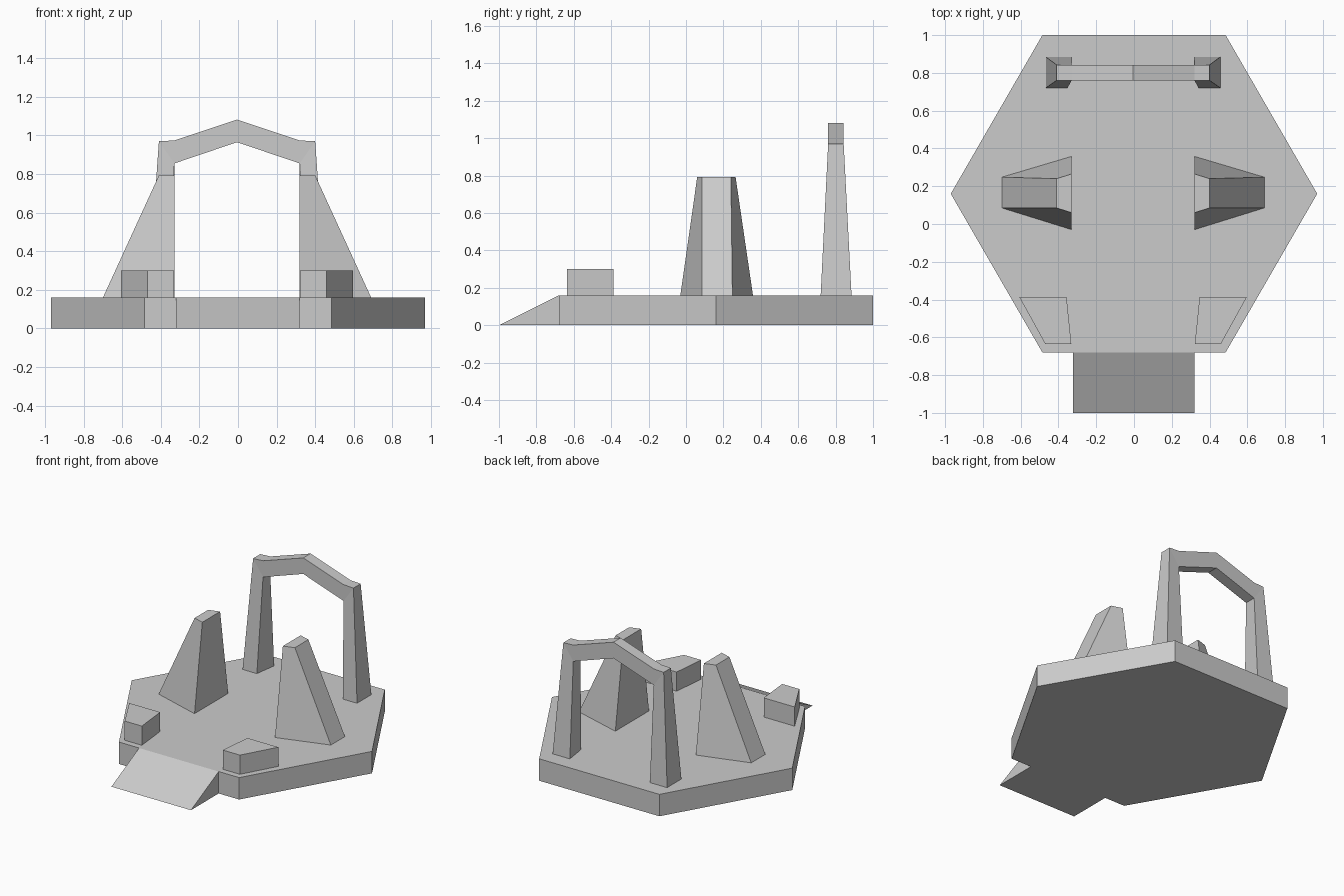
import bpy
import bmesh

if "Cube" in bpy.data.objects:
    bpy.data.objects.remove(bpy.data.objects["Cube"])

grey = bpy.data.materials.new("plain_grey")
grey.use_nodes = True
COLOUR = (0.6, 0.6, 0.6, 1)
grey.diffuse_color = COLOUR
grey.node_tree.nodes["Principled BSDF"].inputs["Base Color"].default_value = COLOUR

SLAB_TOP = 0.16
MIRROR_X = -0.005


def loft(name, rings):
    """Closed solid skinned through matching rings of points."""
    bm = bmesh.new()
    rows = [[bm.verts.new(p) for p in ring] for ring in rings]
    n = len(rows[0])
    for a, b in zip(rows, rows[1:]):
        for i in range(n):
            j = (i + 1) % n
            bm.faces.new((a[i], a[j], b[j], b[i]))
    bm.faces.new(rows[0])
    bm.faces.new(rows[-1])
    bmesh.ops.remove_doubles(bm, verts=bm.verts, dist=0.0001)
    bmesh.ops.recalc_face_normals(bm, faces=bm.faces)
    mesh = bpy.data.meshes.new(name)
    bm.to_mesh(mesh)
    bm.free()
    mesh.materials.append(grey)
    obj = bpy.data.objects.new(name, mesh)
    bpy.context.collection.objects.link(obj)
    return obj


def at_height(outline, z):
    return [(x, y, z) for x, y in outline]


def mirrored(ring):
    return [(2 * MIRROR_X - x, y, z) for x, y, z in ring]


def pair(name, rings):
    """Left part as given, right part mirrored."""
    loft("left_" + name, rings)
    loft("right_" + name, [mirrored(r) for r in rings])


# Hexagonal base slab
hexagon = [(0.97, 0.16), (0.485, 1), (-0.485, 1),
           (-0.97, 0.16), (-0.485, -0.68), (0.485, -0.68)]
loft("base_slab", [at_height(hexagon, 0), at_height(hexagon, SLAB_TOP)])

# Entry ramp
loft("front_ramp", [[(x, -1, 0), (x, -0.68, 0), (x, -0.68, SLAB_TOP)]
                    for x in (-0.322, 0.32)])

# Low corner blocks beside the ramp
block = [(0.597, -0.387), (0.347, -0.387), (0.322, -0.635), (0.46, -0.635)]
pair("corner_block", [at_height(block, SLAB_TOP), at_height(block, 0.3)])

# Tapered side pillars, wider on the inner face
pillar_foot = [(0.69, 0.085), (0.69, 0.248), (0.32, 0.358), (0.32, -0.03)]
pillar_head = [(0.4, 0.085), (0.4, 0.24), (0.32, 0.265), (0.32, 0.06)]
pair("side_pillar", [at_height(pillar_foot, SLAB_TOP), at_height(pillar_head, 0.793)])

# Rear arch: two splayed legs joined by a peaked beam
FRONT, BACK = 0.76, 0.843


def beam_ring(outer, inner):
    (xo, zo), (xi, zi) = outer, inner
    return [(xo, FRONT, zo), (xo, BACK, zo), (xi, BACK, zi), (xi, FRONT, zi)]


leg_foot = at_height([(0.457, 0.72), (0.457, 0.885), (0.318, 0.885), (0.342, 0.72)], SLAB_TOP)
knee = (0.32, 0.855)
half = [leg_foot,
        beam_ring((0.4, 0.97), knee),
        beam_ring((0.32, 0.974), knee)]
peak = beam_ring((MIRROR_X, 1.082), (MIRROR_X, 0.965))
loft("rear_arch", half + [peak] + [mirrored(r) for r in reversed(half)])
